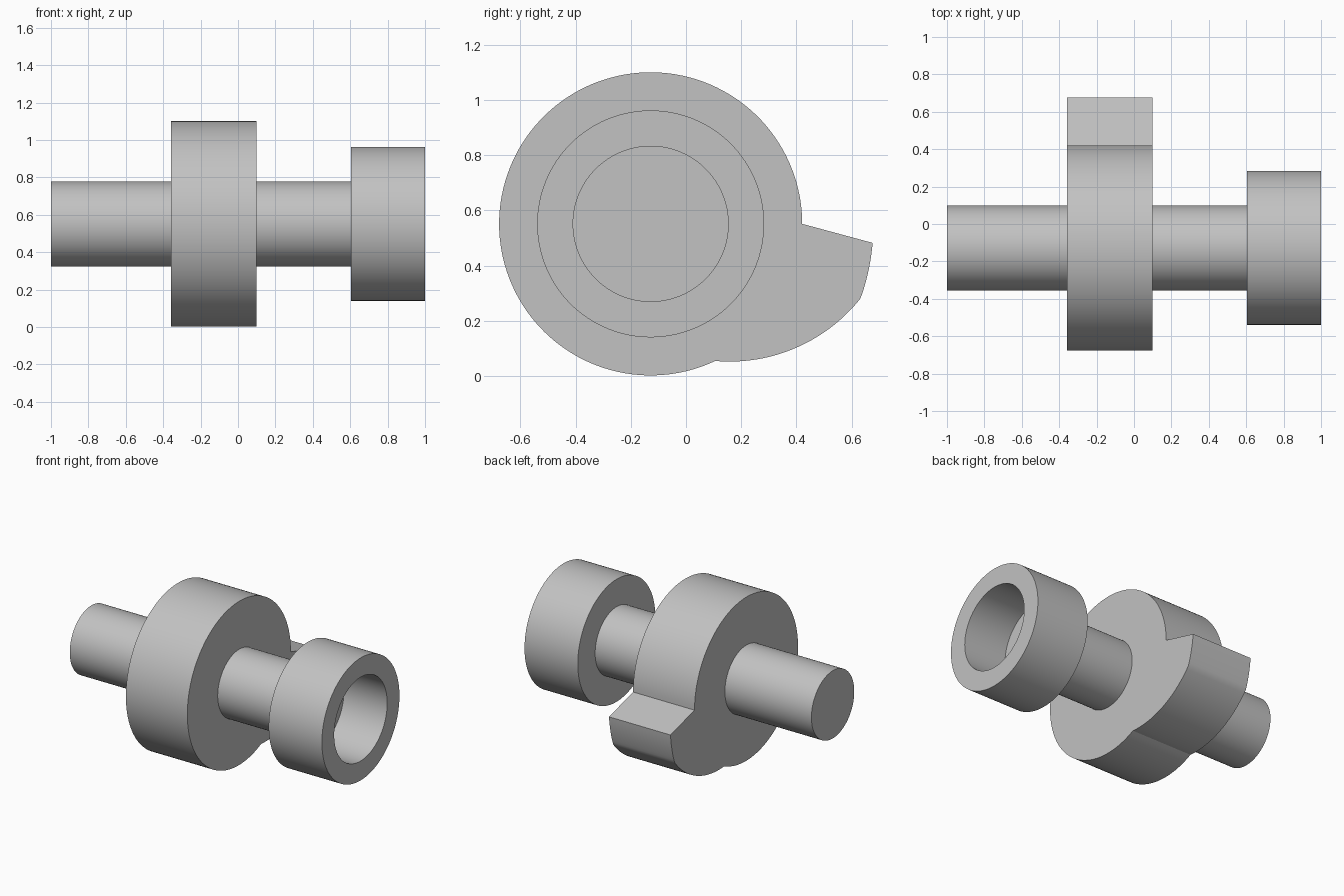
import bpy, bmesh
from math import sin, cos, pi, radians, atan2
from mathutils import Matrix, Vector

if "Cube" in bpy.data.objects:
    bpy.data.objects.remove(bpy.data.objects["Cube"])

AXIS_Y, AXIS_Z = -0.128, 0.551   # shaft centre line
SEGMENTS = 128

steel = bpy.data.materials.new("plain grey")
steel.use_nodes = True
GREY = (0.54, 0.54, 0.54, 1)
steel.diffuse_color = GREY
steel.node_tree.nodes["Principled BSDF"].inputs["Base Color"].default_value = GREY


def finish(name, bm):
    bmesh.ops.recalc_face_normals(bm, faces=bm.faces)
    mesh = bpy.data.meshes.new(name)
    bm.to_mesh(mesh)
    bm.free()
    mesh.materials.append(steel)
    mesh.shade_smooth()
    mesh.set_sharp_from_angle(angle=radians(25))
    obj = bpy.data.objects.new(name, mesh)
    bpy.context.collection.objects.link(obj)
    return obj


def lathe(name, profile):
    """Revolve (x, radius) points about the shaft centre line."""
    bm = bmesh.new()
    verts = [bm.verts.new((x, AXIS_Y, AXIS_Z + r)) for x, r in profile]
    edges = [bm.edges.new(pair) for pair in zip(verts, verts[1:])]
    bmesh.ops.spin(bm, geom=verts + edges, cent=(0, AXIS_Y, AXIS_Z), axis=(1, 0, 0),
                   angle=2 * pi, steps=SEGMENTS, use_duplicate=False)
    bmesh.ops.remove_doubles(bm, verts=bm.verts, dist=0.0001)
    return finish(name, bm)


def arc(cy, cz, radius, start, end, steps):
    angles = [start + (end - start) * i / steps for i in range(steps + 1)]
    return [(cy + radius * cos(a), cz + radius * sin(a)) for a in angles]


def prism(name, outline, x0, x1):
    """Extrude a (y, z) outline along x."""
    bm = bmesh.new()
    face = bm.faces.new([bm.verts.new((x0, y, z)) for y, z in outline])
    side = bmesh.ops.extrude_face_region(bm, geom=[face], use_keep_orig=True)
    moved = [g for g in side["geom"] if isinstance(g, bmesh.types.BMVert)]
    bmesh.ops.translate(bm, verts=moved, vec=(x1 - x0, 0, 0))
    return finish(name, bm)


# Straight shaft running through the cam into the cup floor
lathe("shaft", [(-1, 0), (-1, 0.227), (0.64, 0.227), (0.64, 0)])

# End cup with a blind bore
lathe("end_cup", [(0.605, 0), (0.605, 0.411), (1, 0.411), (1, 0.281), (0.68, 0.281), (0.68, 0)])

# Cam disc with one hooked tooth: disc rim, tooth belly, tooth tip
belly_y, belly_z, belly_r = 0.157, 0.66, 0.608
rim = arc(AXIS_Y, AXIS_Z, 0.549, 0, atan2(-0.496, 0.235) + 2 * pi, 110)
belly = arc(belly_y, belly_z, belly_r, atan2(-0.606, -0.05), atan2(-0.382, 0.473), 28)
tip = arc(AXIS_Y, AXIS_Z, 0.807, atan2(-0.273, 0.758), atan2(-0.069, 0.805), 10)
prism("cam_disc", rim + belly[1:] + tip[1:], -0.358, 0.098)
